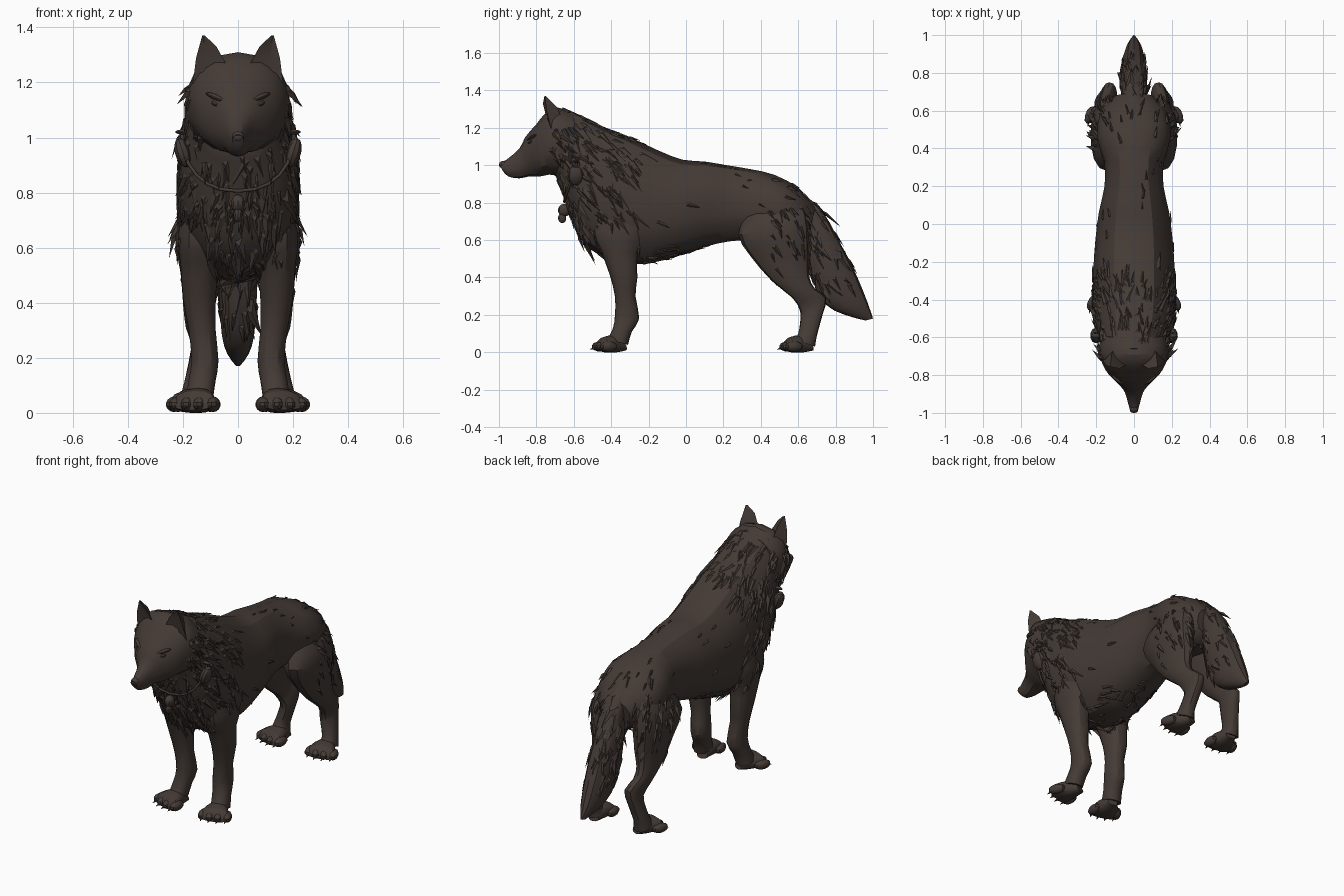
import bpy, bmesh, math, random
from mathutils import Vector, Matrix, Euler

random.seed(7)
default = bpy.data.objects.get("Cube")
if default:
    bpy.data.objects.remove(default, do_unlink=True)

# One dark brown coat colour
COAT = (0.058, 0.043, 0.036, 1)
coat = bpy.data.materials.new("dark_brown_fur")
coat.use_nodes = True
coat.diffuse_color = COAT
bsdf = coat.node_tree.nodes["Principled BSDF"]
bsdf.inputs["Base Color"].default_value = COAT
bsdf.inputs["Roughness"].default_value = 0.9


def finish(name, bm, smooth=30):
    """Turn a bmesh into a named object; smooth below the given angle."""
    bmesh.ops.recalc_face_normals(bm, faces=bm.faces[:])
    mesh = bpy.data.meshes.new(name)
    bm.to_mesh(mesh)
    bm.free()
    mesh.materials.append(coat)
    obj = bpy.data.objects.new(name, mesh)
    bpy.context.collection.objects.link(obj)
    if smooth:
        bpy.ops.object.select_all(action='DESELECT')
        obj.select_set(True)
        bpy.context.view_layer.objects.active = obj
        bpy.ops.object.shade_smooth_by_angle(angle=math.radians(smooth))
    return obj


def bridge(name, rings):
    """Skin a series of equal point rings and cap both ends."""
    bm = bmesh.new()
    loops = [[bm.verts.new(p) for p in ring] for ring in rings]
    n = len(loops[0])
    for a, b in zip(loops, loops[1:]):
        for i in range(n):
            j = (i + 1) % n
            bm.faces.new((a[i], a[j], b[j], b[i]))
    bm.faces.new(loops[0][::-1])
    bm.faces.new(loops[-1])
    return finish(name, bm)


def catmull(a, b, c, d, t):
    return [(2*q + (r - p)*t + (2*p - 5*q + 4*r - s)*t*t
             + (3*q - p - 3*r + s)*t**3) / 2 for p, q, r, s in zip(a, b, c, d)]


def oval(section, sides=14, grow=1.0):
    """Ring between two side-outline points, given in hundredths."""
    y, z, y2, z2, half, cx = [v / 100 for v in section]
    mid = Vector((cx, (y + y2) / 2, (z + z2) / 2))
    arm = Vector((0, (y2 - y) / 2, (z2 - z) / 2)) * grow
    soft = lambda v: math.copysign(abs(v) ** 0.88, v)
    turns = [math.tau * i / sides for i in range(sides)]
    return [mid + arm * soft(math.cos(a))
            + Vector((half * grow * soft(math.sin(a)), 0, 0)) for a in turns]


def loft(name, sections, side=1, steps=2):
    """Smoothly interpolate sections (y, z, y, z, half width, centre x)."""
    rows = [list(s) + [0] * (6 - len(s)) for s in sections]
    for row in rows:
        row[5] *= side
    fine = []
    for i in range(len(rows) - 1):
        quad = (rows[max(i - 1, 0)], rows[i], rows[i + 1],
                rows[min(i + 2, len(rows) - 1)])
        fine += [catmull(*quad, k / steps) for k in range(steps)]
    return bridge(name, [oval(s) for s in fine + [rows[-1]]])


def blob(bm, loc, size, turn=(0, 0, 0)):
    """Small ellipsoid."""
    bmesh.ops.create_uvsphere(bm, u_segments=10, v_segments=7, radius=1,
                              matrix=Matrix.LocRotScale(loc, Euler(turn), size))


def spike(bm, loc, radius, length, tilt):
    """Small cone tilted from up towards the front."""
    m = Matrix.Translation(loc) @ Matrix.Rotation(math.radians(tilt), 4, 'X')
    bmesh.ops.create_cone(bm, cap_ends=True, segments=6, radius1=radius,
                          radius2=0.001, depth=length, matrix=m)


def tufts(name, base, count, length, flow, rule):
    """Scatter pointed fur locks over the part of a surface the rule picks."""
    polys = [p for p in base.data.polygons if len(p.vertices) == 4 and rule(p.center)]
    flow = Vector(flow)
    bm = bmesh.new()
    for poly in random.choices(polys, [p.area for p in polys], k=count):
        a, b, c, d = [base.data.vertices[i].co for i in poly.vertices]
        p = a.lerp(b, random.random()).lerp(d.lerp(c, random.random()), random.random())
        n = poly.normal
        wild = flow + Vector([random.uniform(-0.3, 0.3) for _ in range(3)])
        along = wild - n * wild.dot(n)
        if along.length < 0.3:
            continue
        along.normalize()
        across = n.cross(along)
        size = length * random.uniform(0.6, 1.2)
        corners = (p + across * size * 0.2 - n * 0.008,
                   p - across * size * 0.2 - n * 0.008,
                   p + along * size * 0.3 + n * 0.008,
                   p + along * size + n * random.uniform(-0.008, 0.01))
        l, r, ridge, tip = [bm.verts.new(v) for v in corners]
        for f in ((l, r, ridge), (r, tip, ridge), (tip, l, ridge), (l, tip, r)):
            bm.faces.new(f)
    return finish(name, bm, 0)


# Torso and neck
torso = loft("torso", [
    (-70, 95, -66, 131, 16), (-66, 85, -57, 127, 18), (-61, 71, -45, 121, 21),
    (-54, 57, -30, 115, 22), (-40, 50, -15, 108, 22), (-22, 47, -2, 103, 21),
    (0, 53, 10, 102, 19), (16, 58, 22, 100, 16), (30, 60, 34, 98, 16),
    (45, 60, 47, 95, 20), (58, 58, 60, 88, 18), (66, 62, 69, 78, 10)])

# Head with muzzle
head = loft("head", [
    (-98, 97, -100, 101, 2), (-95, 94, -96, 103, 3), (-89, 93, -89, 109, 5),
    (-84, 94, -86, 115, 8), (-78, 94, -80, 122, 14), (-73, 95, -75, 128, 17),
    (-66, 94, -69, 131, 19), (-58, 94, -60, 128, 18)])

# Bushy tail
tail = loft("tail", [
    (56, 78, 58, 88, 5), (64, 70, 72, 77, 6), (64, 55, 81, 61, 7),
    (67, 40, 89, 46, 7), (74, 26, 95, 32, 6), (85, 20, 98, 24, 4),
    (96, 17, 100, 18, 1)])

FORE = [(-48, 86, -30, 88, 4, 13), (-50, 64, -22, 66, 8, 14),
        (-46, 55, -26, 53, 7, 14), (-41, 42, -26, 40, 6, 14),
        (-38, 30, -27, 30, 5, 13), (-38, 20, -25, 18, 5, 12),
        (-39, 13, -29, 11, 5, 13), (-42, 7, -31, 4, 5, 14)]
HIND = [(42, 86, 56, 87, 3, 7), (33, 75, 63, 79, 7, 11), (28, 63, 66, 67, 9, 14),
        (34, 52, 66, 50, 7, 14), (46, 38, 66, 40, 5, 15),
        (57, 29, 69, 34, 4, 15), (61, 22, 75, 29, 4, 13),
        (61, 16, 73, 20, 4, 14), (60, 10, 70, 9, 4, 16),
        (58, 7, 69, 3, 5, 16)]

for side, word in ((1, "left"), (-1, "right")):
    # Legs
    fore = loft(f"{word}_front_leg", FORE, side)
    hind = loft(f"{word}_hind_leg", HIND, side)

    # Broad paws with four toes and claws, turned outwards
    for label, x, y, turn in (("front", 13, -42, 18), ("hind", 15, 58, 12)):
        foot = loft(f"{word}_{label}_foot", [
            (y + 10, 1, y + 9, 5, 3, x), (y + 5, 0, y + 4, 9, 5, x),
            (y - 2, 0, y - 3, 8, 8, x), (y - 6, 1, y - 6, 4, 7, x)], side)
        bm = bmesh.new()
        for k in (-1.5, -0.5, 0.5, 1.5):
            tx, ty = side * x / 100 + k * 0.045, y / 100 - 0.012 * (3 - abs(k))
            blob(bm, (tx, ty, 0.031), (0.026, 0.05, 0.028), (0, 0, k * 0.12))
            spike(bm, (tx, ty - 0.048, 0.02), 0.009, 0.03, 110)
        toes = finish(f"{word}_{label}_toes", bm)
        heel = Matrix.Translation((side * x / 100, y / 100 + 0.06, 0))
        spin = heel @ Matrix.Rotation(math.radians(side * turn), 4, 'Z') @ heel.inverted()
        for part in (foot, toes):
            part.data.transform(spin)

    # Ear with a hollow front
    rim = [(0.165, -0.72, 1.19), (0.11, -0.66, 1.25), (0.045, -0.75, 1.27), (0.11, -0.735, 1.21)]
    mid = [(0.152, -0.745, 1.29), (0.118, -0.69, 1.31), (0.078, -0.765, 1.33), (0.118, -0.73, 1.28)]
    tip = [(0.13, -0.755, 1.37), (0.125, -0.75, 1.37), (0.12, -0.757, 1.37), (0.125, -0.752, 1.365)]
    bridge(f"{word}_ear", [[(side * a, b, c) for a, b, c in ring]
                           for ring in (rim, mid, tip)])

    # Slanted brow and eye
    slant = (0, -side * 0.35, side * 0.6)
    bm = bmesh.new()
    blob(bm, (side * 0.082, -0.825, 1.147), (0.045, 0.014, 0.01), slant)
    blob(bm, (side * 0.08, -0.832, 1.122), (0.022, 0.012, 0.009), slant)
    finish(f"{word}_brow_and_eye", bm)

    # Shoulder ornament with a short peg
    bm = bmesh.new()
    blob(bm, (side * 0.2, -0.59, 0.945), (0.03, 0.042, 0.055), (0, side * 0.3, 0))
    blob(bm, (side * 0.2, -0.59, 1.02), (0.03, 0.012, 0.009))
    finish(f"{word}_shoulder_ornament", bm)

    # Leg fur
    tufts(f"{word}_thigh_fur", hind, 45, 0.10, (0, 0.4, -1),
          lambda p: p.z > 0.48 and p.x * side > 0.1 and p.y > 0.4)
    tufts(f"{word}_elbow_fur", fore, 20, 0.08, (0, 0.3, -1),
          lambda p: p.z > 0.55 and p.x * side > 0.1)

# Nose
bm = bmesh.new()
blob(bm, (0, -0.978, 1.003), (0.024, 0.022, 0.02))
finish("nose", bm)

# Neck cord across the throat
cord = bpy.data.curves.new("neck_cord", 'CURVE')
cord.dimensions = '3D'
cord.bevel_depth = 0.007
cord.bevel_resolution = 1
line = cord.splines.new('POLY')
arc = oval((-65, 81, -51, 124, 20, 0), 24, 1.02)[6:19]
line.points.add(len(arc) - 1)
for point, p in zip(line.points, arc):
    point.co = (*p, 1)
cord.materials.append(coat)
bpy.context.collection.objects.link(bpy.data.objects.new("neck_cord", cord))

# Pendant and fangs hanging from the cord
bm = bmesh.new()
blob(bm, (0, -0.65, 0.76), (0.027, 0.035, 0.034))
blob(bm, (0, -0.662, 0.718), (0.017, 0.022, 0.027))
for x in (-0.12, -0.07, 0.07, 0.12):
    spike(bm, (x, -0.65, 0.82 + abs(x) * 0.4), 0.014, 0.08, 175)
finish("pendant", bm)

# Fur locks on body, neck, cheeks and tail
tufts("mane_fur", torso, 280, 0.12, (0, 0.6, -0.7),
      lambda p: p.y < -0.28 and p.z > 0.72)
tufts("chest_fur", torso, 90, 0.12, (0, 0.25, -1),
      lambda p: p.y < -0.3 and p.z < 0.8)
tufts("belly_fur", torso, 45, 0.08, (0, 0.8, -0.5),
      lambda p: -0.35 < p.y < 0.05 and p.z < 0.6)
tufts("back_fur", torso, 22, 0.08, (0, 1, -0.4),
      lambda p: -0.25 < p.y < 0.55 and p.z > 0.75)
tufts("rump_fur", torso, 25, 0.09, (0, 0.5, -1), lambda p: p.y > 0.5)
tufts("cheek_fur", head, 90, 0.11, (0, 0.6, -0.8), lambda p: p.y > -0.74 and p.z < 1.25)
tufts("tail_fur", tail, 80, 0.13, (0, 0.45, -0.9),
      lambda p: p.z > 0.34 and p.y < 0.88)
